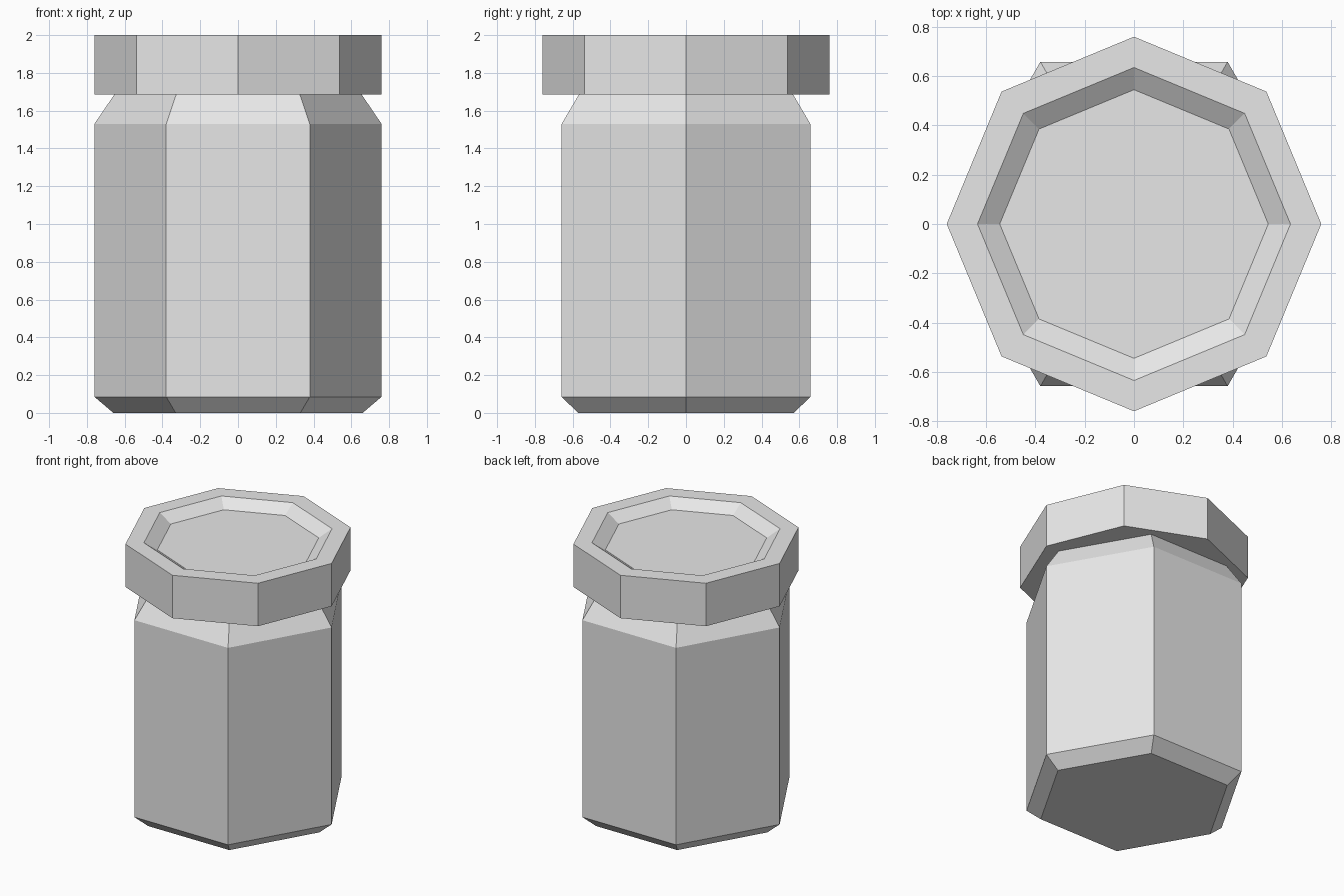
import bpy
import bmesh
from math import cos, sin, tau

cube = bpy.data.objects.get("Cube")
if cube:
    bpy.data.objects.remove(cube, do_unlink=True)

grey = bpy.data.materials.new("light_grey")
grey.use_nodes = True
colour = (0.8, 0.8, 0.8, 1)
grey.diffuse_color = colour
grey.node_tree.nodes["Principled BSDF"].inputs["Base Color"].default_value = colour


def faceted_turning(name, sides, profile):
    """Stack rings of (radius, height), bridge them and cap both ends."""
    bm = bmesh.new()
    rings = [[bm.verts.new((r * cos(tau * i / sides), r * sin(tau * i / sides), z))
              for i in range(sides)] for r, z in profile]
    for low, high in zip(rings, rings[1:]):
        for i in range(sides):
            j = (i + 1) % sides
            bm.faces.new((low[i], low[j], high[j], high[i]))
    bm.faces.new(rings[0][::-1])
    bm.faces.new(rings[-1])
    bmesh.ops.recalc_face_normals(bm, faces=bm.faces)
    mesh = bpy.data.meshes.new(name)
    bm.to_mesh(mesh)
    bm.free()
    mesh.materials.append(grey)
    obj = bpy.data.objects.new(name, mesh)
    bpy.context.collection.objects.link(obj)
    return obj


# Six-sided jar with a chamfered base and sloping shoulder
faceted_turning("jar_body", 6, [(0.66, 0), (0.76, 0.085), (0.76, 1.53), (0.655, 1.685)])

# Eight-sided lid with a sloped recess in its top
faceted_turning("jar_lid", 8, [(0.76, 1.685), (0.76, 2), (0.635, 2), (0.545, 1.94)])
